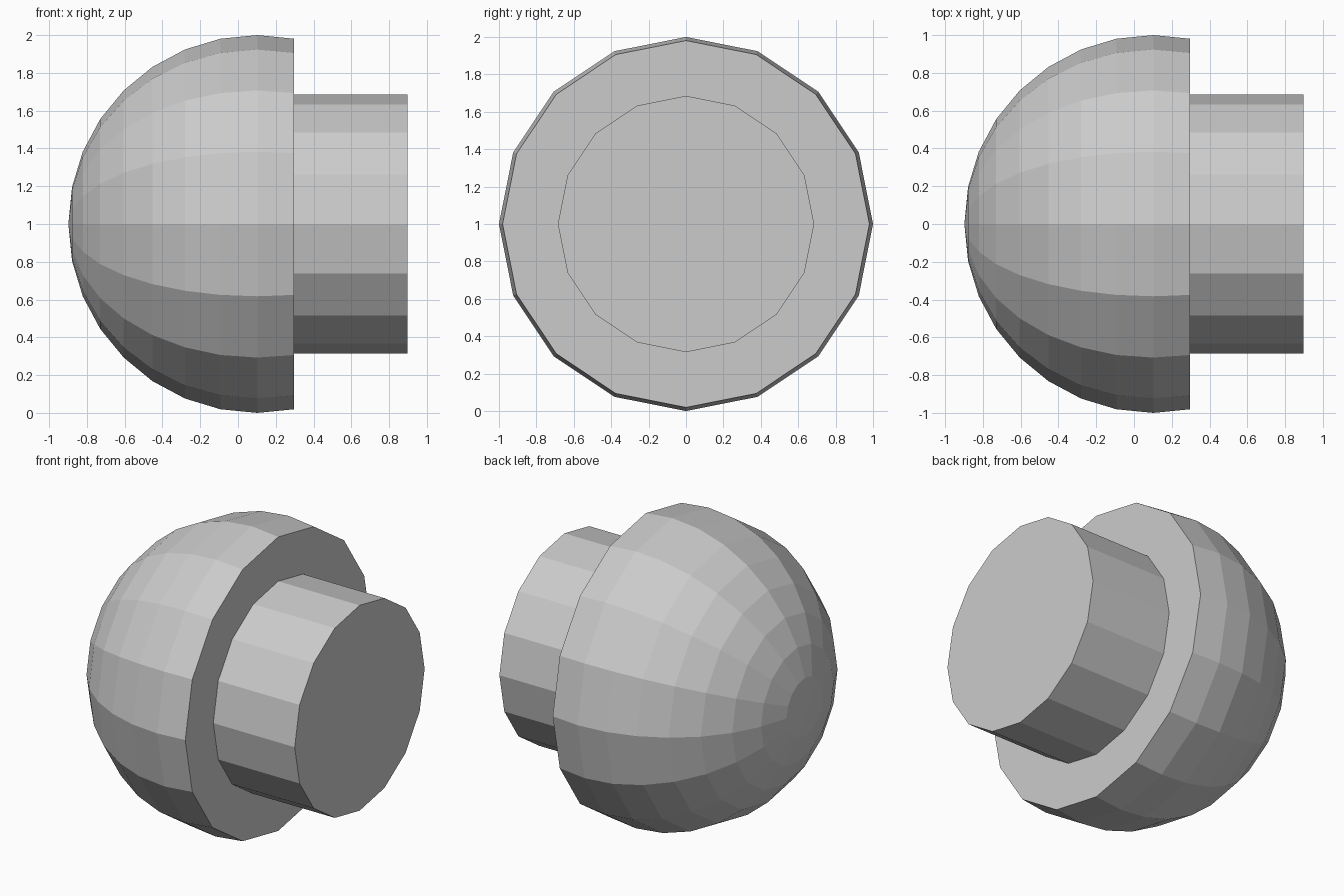
import bpy, bmesh
from math import cos, sin, pi

if "Cube" in bpy.data.objects:
    bpy.data.objects.remove(bpy.data.objects["Cube"])

SIDES = 16
CENTRE_X, CUT_X, END_X = 0.102, 0.297, 0.898
STEM_RADIUS = 0.685


def revolve(name, profile):
    """Turn (x, radius) points around the x axis; radius 0 makes a pole."""
    bm = bmesh.new()
    rings = []
    for x, r in profile:
        if r == 0:
            rings.append([bm.verts.new((x, 0, 0))] * SIDES)
        else:
            rings.append([bm.verts.new((x, r * cos(2 * pi * i / SIDES), r * sin(2 * pi * i / SIDES)))
                          for i in range(SIDES)])
    for a, b in zip(rings, rings[1:]):
        for i in range(SIDES):
            j = (i + 1) % SIDES
            bm.faces.new(dict.fromkeys((a[i], a[j], b[j], b[i])))
    bm.faces.new(rings[-1])  # flat end
    bmesh.ops.recalc_face_normals(bm, faces=bm.faces)
    mesh = bpy.data.meshes.new(name)
    bm.to_mesh(mesh)
    bm.free()
    obj = bpy.data.objects.new(name, mesh)
    obj.location.z = 1
    bpy.context.collection.objects.link(obj)
    return obj


# Dome: sphere cut one ring past its equator
step = pi / 16
profile = [(CENTRE_X - 1, 0)]
profile += [(CENTRE_X - cos(k * step), sin(k * step)) for k in range(1, 10)]
# Stem: narrower cylinder continuing from the flat cut
profile += [(CUT_X, STEM_RADIUS), (END_X, STEM_RADIUS)]
revolve("rounded_knob", profile)
